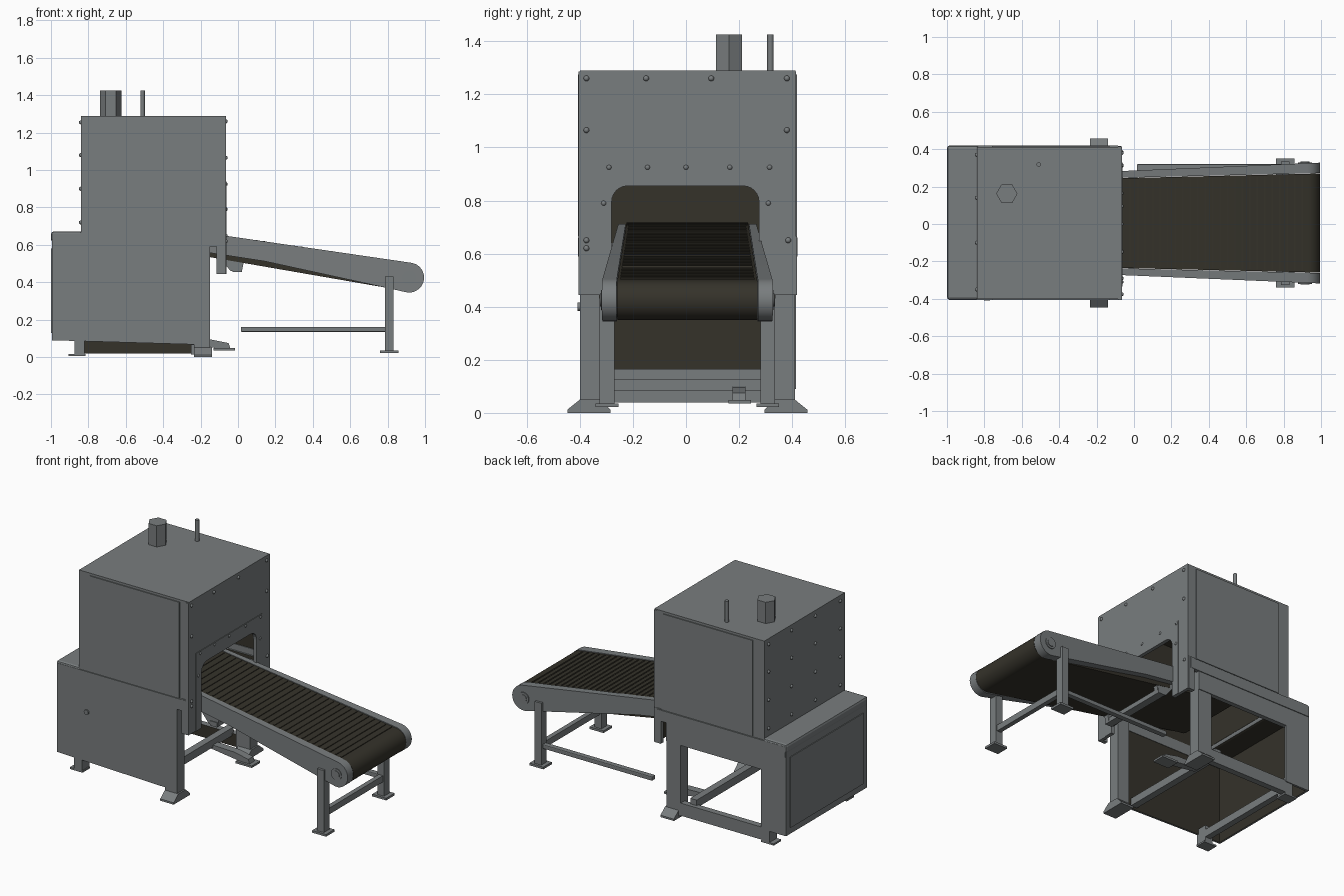
import bpy, bmesh, math
from mathutils import Vector, Matrix

if "Cube" in bpy.data.objects:
    bpy.data.objects.remove(bpy.data.objects["Cube"])


def material(name, rgb):
    m = bpy.data.materials.new(name)
    m.diffuse_color = (*rgb, 1)
    m.use_nodes = True
    m.node_tree.nodes["Principled BSDF"].inputs["Base Color"].default_value = m.diffuse_color
    return m


GREY = material("painted grey", (0.19, 0.205, 0.21))
DARK = material("dark rubber", (0.035, 0.032, 0.023))


def finish(name, bm, mat=GREY, dark=None, smooth=False, bevel=0):
    """Make an object; faces looking along 'dark' get the dark colour."""
    bmesh.ops.recalc_face_normals(bm, faces=bm.faces)
    if dark:
        for f in bm.faces:
            if f.normal.dot(Vector(dark)) > 0.9:
                f.material_index = 1
    me = bpy.data.meshes.new(name)
    bm.to_mesh(me)
    bm.free()
    me.materials.append(mat)
    me.materials.append(DARK)
    ob = bpy.data.objects.new(name, me)
    bpy.context.collection.objects.link(ob)
    if bevel:
        b = ob.modifiers.new("bevel", 'BEVEL')
        b.width, b.segments = bevel, 2
    if smooth:
        bpy.ops.object.select_all(action='DESELECT')
        ob.select_set(True)
        bpy.context.view_layer.objects.active = ob
        bpy.ops.object.shade_smooth_by_angle(angle=math.radians(35))
    return ob


def box(name, x0, x1, y0, y1, z0, z1, **kw):
    bm = bmesh.new()
    bmesh.ops.create_cube(bm, size=1)
    for v in bm.verts:
        v.co = (x0 + (v.co.x + .5) * (x1 - x0), y0 + (v.co.y + .5) * (y1 - y0),
                z0 + (v.co.z + .5) * (z1 - z0))
    return finish(name, bm, **kw)


def prism(name, pts, place, **kw):
    """Close a 2D outline between two sides; place(u, v, side) gives the 3D point."""
    bm = bmesh.new()
    a = [bm.verts.new(place(u, v, 0)) for u, v in pts]
    b = [bm.verts.new(place(u, v, 1)) for u, v in pts]
    bm.faces.new(a)
    bm.faces.new(b[::-1])
    for i in range(len(pts)):
        j = (i + 1) % len(pts)
        bm.faces.new((a[i], b[i], b[j], a[j]))
    return finish(name, bm, **kw)


def cylinder(name, c, r, depth, segs, axis='Z', **kw):
    bm = bmesh.new()
    bmesh.ops.create_cone(bm, cap_ends=True, segments=segs, radius1=r, radius2=r, depth=depth)
    rot = Matrix.Rotation(math.pi / 2, 4, 'X') if axis == 'Y' else Matrix.Rotation(math.pi / 6, 4, 'Z')
    bmesh.ops.transform(bm, matrix=Matrix.Translation(c) @ rot, verts=bm.verts)
    return finish(name, bm, **kw)


def arc(cx, cy, r, a0, a1, n):
    return [(cx + r * math.cos(math.radians(a0 + (a1 - a0) * i / n)),
             cy + r * math.sin(math.radians(a0 + (a1 - a0) * i / n))) for i in range(n + 1)]


# upper housing, hollow with dark inside
box("housing_roof", -.84, -.065, -.40, .412, 1.275, 1.29, dark=(0, 0, -1))
box("housing_front_wall", -.84, -.07, -.40, -.388, .64, 1.28, dark=(0, 1, 0))
box("housing_back_wall", -.84, -.07, .40, .412, .64, 1.28, dark=(0, -1, 0))
box("housing_left_wall", -.84, -.828, -.40, .412, .64, 1.28, dark=(1, 0, 0))
box("front_access_panel", -.76, -.13, -.406, -.40, .665, 1.275)
box("back_access_panel", -.76, -.13, .412, .418, .665, 1.275)

# right wall with rounded conveyor opening
opening = [(.275, .445)] + arc(.215, .795, .06, 0, 90, 6) + arc(-.22, .795, .06, 90, 180, 6) + [(-.28, .445)]
prism("housing_right_wall", [(-.405, .445), (-.405, 1.285), (.415, 1.285), (.415, .445)] + opening,
      lambda u, v, s: (-.085 + .02 * s, u, v), dark=(-1, 0, 0))
prism("opening_trim_plate", [(-.335, .445), (-.335, .94), (.33, .94), (.33, .445)] + opening,
      lambda u, v, s: (-.066 + .005 * s, u, v))
for n, y0, y1 in (("front", -.405, -.38), ("back", .392, .418)):
    box(n + "_wall_flange", -.115, -.07, y0, y1, .445, .665)

# bolts on the right and left walls
spots = [(-.066, y, z) for y, z in
         [(-.375, 1.26), (-.15, 1.26), (.095, 1.26), (.38, 1.26), (-.375, 1.065), (.38, 1.065),
          (-.375, .65), (.385, .65), (-.29, .925), (-.145, .925), (0, .925), (.165, .925),
          (.315, .925), (.31, .79), (-.31, .79), (-.375, .62)]]
spots += [(-.84, y, z) for y in (-.35, -.1, .14, .37) for z in (.72, .9, 1.08, 1.255)]
bm = bmesh.new()
for p in spots:
    bmesh.ops.create_icosphere(bm, subdivisions=2, radius=.011, matrix=Matrix.Translation(p))
finish("bolts", bm, smooth=True)

# roof fittings
cylinder("roof_hex_stack", (-.68, .162, 1.355), .057, .14, 6)
cylinder("roof_rod", (-.51, .318, 1.355), .012, .14, 12, smooth=True)

# base cabinet
box("cabinet_ledge", -1, -.83, -.405, .42, .615, .672, dark=(0, 0, -1), bevel=.015)
box("cabinet_front_band", -.99, -.085, -.406, -.385, .59, .66)
box("cabinet_back_band", -.99, -.085, .395, .42, .59, .66)
prism("cabinet_front_wall", [(-.995, .09), (-.15, .065), (-.15, .6), (-.995, .63)],
      lambda u, v, s: (u, -.40 + .012 * s, v), dark=(0, 1, 0))
box("cabinet_left_wall", -.995, -.983, -.40, .415, .09, .63, dark=(1, 0, 0))
box("left_wall_panel", -1, -.994, -.36, .375, .13, .58)
box("cabinet_back_post", -.99, -.82, .40, .415, .09, .62, dark=(0, -1, 0))
box("cabinet_back_top_rail", -.9, -.15, .385, .415, .47, .62, dark=(0, -1, 0))
box("cabinet_back_bottom_rail", -.86, -.16, .37, .41, .02, .10, dark=(0, -1, 0))
box("cabinet_cross_bar", -.345, -.30, -.385, .385, .085, .135)
box("cabinet_left_cross_bar", -.86, -.82, -.385, .385, .04, .09)
cylinder("cabinet_latch", (-.785, -.402, .40), .016, .012, 12, axis='Y', smooth=True)

# cabinet legs and feet
for n, s in (("front", -1), ("back", 1)):
    c = .005
    y0, y1 = sorted((c + s * .33, c + s * .405))
    box(n + "_cabinet_leg", -.25 if s > 0 else -.235, -.15, y0, y1, .015, .6)
    box(n + "_left_cabinet_leg", -.875, -.82, y0, y1, .015, .12)
    box(n + "_left_foot", -.905, -.815, y0, y1, .005, .016)
    prism(n + "_cabinet_foot", [(.29, 0), (.452, 0), (.452, .012), (.405, .05), (.33, .05), (.29, .012)],
          lambda u, v, k, s=s: (-.235 + .095 * k, .005 + s * u, v))

# conveyor: half width grows toward the outer end
def width(x):
    return .24 + .025 * (x + .07) / 1.07


belt = [(-.55, .718)] + arc(.92, .425, .075, 82, -100, 16) + [(-.53, .60)] + arc(-.55, .66, .058, -90, -250, 8)
prism("conveyor_belt", belt, lambda u, v, s: (u, .005 + (2 * s - 1) * width(u), v), mat=DARK, smooth=True)

# belt ribs
bm = bmesh.new()
for i in range(36):
    x = -.5 + i * .04
    z = .5 + (.93 - x) * .1473
    r = bmesh.ops.create_cube(bm, size=1)['verts']
    for v in r:
        v.co = (x + v.co.x * .008, .005 + v.co.y * 2 * (width(x) - .01), z + v.co.z * .006)
finish("belt_ribs", bm, mat=DARK)

# side rails, end hubs, brackets, outer legs
rail = ([(-.5, .712)] + arc(.915, .425, .08, 82, -105, 16)
        + [(.786, .372), (.144, .512), (-.07, .545), (-.5, .61)])
gusset = [(-.12, .56), (.15, .55), (.12, .52), (.03, .505), (.02, .455), (-.04, .46)]
for n, s in (("front", -1), ("back", 1)):
    def side(u, v, k, s=s):
        t = (u + .07) / 1.07
        return (u, .005 + s * (width(u) + .002 + k * (.036 + .02 * t)), v)
    prism(n + "_conveyor_rail", rail, side, smooth=True)
    cylinder(n + "_roller_hub", (.915, .005 + s * .318, .425), .037, .014, 24, axis='Y', smooth=True)
    cylinder(n + "_roller_hub_cap", (.915, .005 + s * .32, .425), .024, .018, 24, axis='Y', smooth=True)
    prism(n + "_rail_bracket", gusset, lambda u, v, k, s=s: (u, .005 + s * (.21 + .03 * k), v))
    y0, y1 = sorted((.005 + s * .275, .005 + s * .33))
    box(n + "_conveyor_leg", .785, .832, y0, y1, .03, .43)
    box(n + "_conveyor_foot", .76, .858, y0 - .015, y1 + .015, .022, .036)
box("bracket_cross_beam", -.03, .02, -.24, .25, .455, .485)
box("conveyor_leg_cross_bar", .795, .825, -.28, .29, .125, .165)
box("conveyor_long_bar", .015, .79, .285, .32, .135, .162, bevel=.005)

# low inner foot with its strut reaching into the cabinet
box("inner_foot", -.13, -.015, .16, .245, .035, .048)
prism("inner_foot_strut", [(-.32, .10), (-.15, .095), (-.05, .075), (-.04, .045), (-.09, .045), (-.32, .075)],
      lambda u, v, s: (u, .175 + .05 * s, v))
